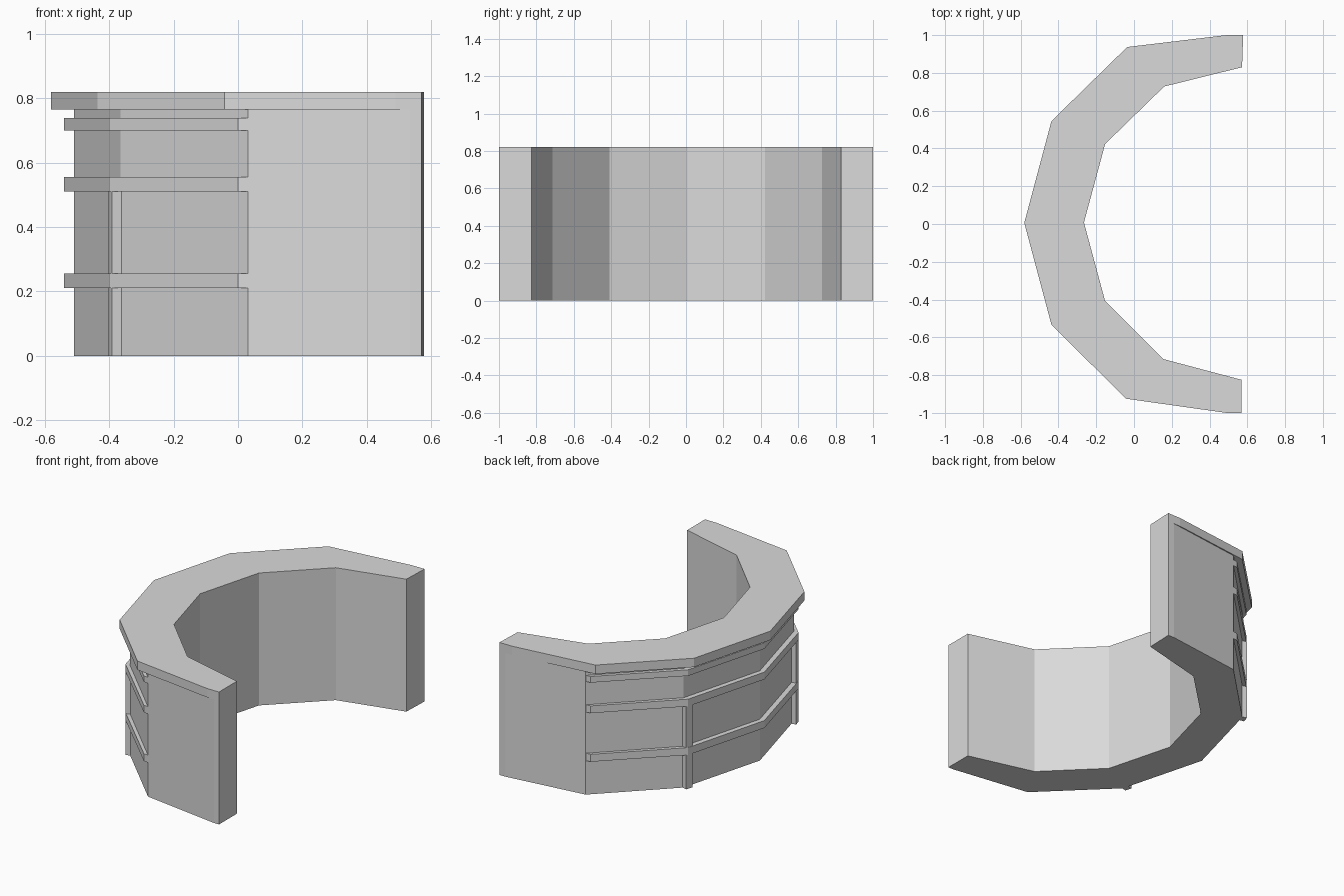
import bpy, bmesh

if "Cube" in bpy.data.objects:
    bpy.data.objects.remove(bpy.data.objects["Cube"])

grey = bpy.data.materials.new("plain_grey")
grey.diffuse_color = (0.7, 0.7, 0.7, 1)
grey.use_nodes = True
grey.node_tree.nodes["Principled BSDF"].inputs["Base Color"].default_value = grey.diffuse_color

# inner face of the arc, from the back end to the front end
INNER = [(0.572, 0.83), (0.16, 0.728), (-0.153, 0.423), (-0.265, 0.008),
         (-0.153, -0.408), (0.155, -0.715), (0.57, -0.825)]
ENDS = [(0.578, 1.0), (0.57, -1.0)]
# y positions of the outer corners, shared by body, ribs and cap
OUTER_Y = [1.0, 0.937, 0.545, 0.006, -0.534, -0.925, -1.0]


def outer(xs):
    return list(zip(xs, OUTER_Y))


def prism(name, outline, z0, z1):
    """Extrude a closed plan outline from z0 to z1."""
    bm = bmesh.new()
    face = bm.faces.new([bm.verts.new((x, y, z0)) for x, y in outline])
    up = bmesh.ops.extrude_face_region(bm, geom=[face])["geom"]
    moved = [v for v in up if isinstance(v, bmesh.types.BMVert)]
    bmesh.ops.translate(bm, vec=(0, 0, z1 - z0), verts=moved)
    bmesh.ops.recalc_face_normals(bm, faces=bm.faces)
    mesh = bpy.data.meshes.new(name)
    bm.to_mesh(mesh)
    bm.free()
    mesh.materials.append(grey)
    ob = bpy.data.objects.new(name, mesh)
    bpy.context.collection.objects.link(ob)
    return ob


# curved wall
body = outer([0.535, 0.031, -0.365, -0.51, -0.365, 0.031, 0.535])
prism("curved_wall", [ENDS[0]] + body + [ENDS[1]] + INNER[::-1], 0, 0.765)

# overhanging top slab
cap = outer([0.49, -0.036, -0.437, -0.581, -0.437, -0.042, 0.49])
prism("top_slab", [ENDS[0]] + cap + [ENDS[1]] + INNER[::-1], 0.765, 0.82)

# horizontal ribs that die into the flat end panels
rib_out = [(0.0, 0.933), (-0.397, 0.545), (-0.541, 0.006),
           (-0.397, -0.534), (0.0, -0.921)]
rib_in = [(0.06, -0.9), (-0.33, -0.52), (-0.475, 0.006), (-0.33, 0.53), (0.06, 0.91)]
start, stop = [(0.031, 0.9365)], [(0.031, -0.9245)]
for i, (z0, z1) in enumerate([(0.21, 0.256), (0.511, 0.556), (0.70, 0.738)]):
    prism(f"rib_{i + 1}", start + rib_out + stop + rib_in, z0, z1)

# small corner posts below the two lower ribs
for side, s in (("back", 1), ("front", -1)):
    dy = 0.006
    plan = [(-0.35, dy + s * 0.54), (-0.391, dy + s * 0.55),
            (-0.403, dy + s * 0.508), (-0.35, dy + s * 0.50)]
    for level, z0, z1 in (("lower", 0, 0.21), ("upper", 0.256, 0.511)):
        prism(f"{side}_{level}_post", plan, z0, z1)
